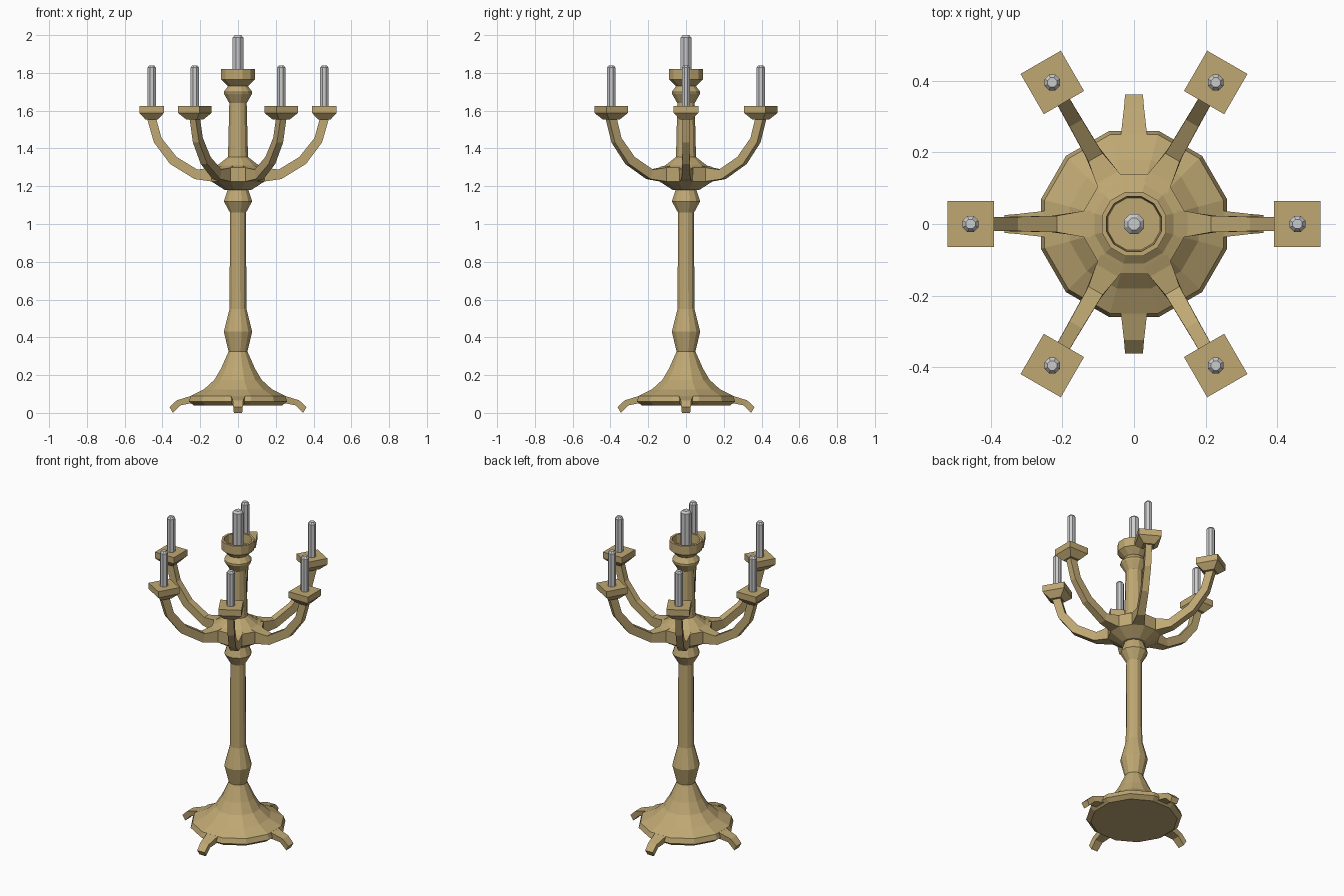
import bpy, bmesh
from math import sin, cos, pi, radians

if "Cube" in bpy.data.objects:
    bpy.data.objects.remove(bpy.data.objects["Cube"])

brass = bpy.data.materials.new("brass")
brass.diffuse_color = (0.52, 0.39, 0.17, 1)
brass.use_nodes = True
brass.node_tree.nodes["Principled BSDF"].inputs["Base Color"].default_value = brass.diffuse_color


def make(name, rings, mat=None):
    """Skin a list of equal-length point rings and cap both ends."""
    bm = bmesh.new()
    loops = [[bm.verts.new(p) for p in ring] for ring in rings]
    n = len(loops[0])
    for a, b in zip(loops, loops[1:]):
        for i in range(n):
            j = (i + 1) % n
            bm.faces.new((a[i], a[j], b[j], b[i]))
    bm.faces.new(loops[0][::-1])
    bm.faces.new(loops[-1])
    bmesh.ops.recalc_face_normals(bm, faces=bm.faces[:])
    me = bpy.data.meshes.new(name)
    bm.to_mesh(me)
    bm.free()
    ob = bpy.data.objects.new(name, me)
    bpy.context.collection.objects.link(ob)
    if mat:
        me.materials.append(mat)
    return ob


def lathe(name, profile, sides, mat=None, cx=0, cy=0, turn=None):
    """Profile of (flat-to-flat half width, z) spun around a vertical axis."""
    turn = pi / sides if turn is None else turn
    k = 1 / cos(pi / sides)
    return make(name, [[(cx + r * k * cos(turn + 2 * pi * i / sides),
                         cy + r * k * sin(turn + 2 * pi * i / sides), z)
                        for i in range(sides)] for r, z in profile], mat)


def limb(name, sections, angle, mat):
    """Radial sections: (top r, top z, bottom r, bottom z, top width, bottom width)."""
    c, s = cos(angle), sin(angle)
    rings = []
    for rt, zt, rb, zb, wt, wb in sections:
        pts = [(rt, wt / 2, zt), (rt, -wt / 2, zt), (rb, -wb / 2, zb), (rb, wb / 2, zb)]
        rings.append([(r * c - w * s, r * s + w * c, z) for r, w, z in pts])
    return make(name, rings, mat)


# base, stem, hub and hollow centre cup in one turned body
lathe("turned_stem", [
    (0.235, 0.04), (0.26, 0.06), (0.25, 0.09), (0.18, 0.125), (0.125, 0.175),
    (0.09, 0.235), (0.05, 0.325), (0.075, 0.43), (0.045, 0.55), (0.042, 1.06),
    (0.075, 1.12), (0.055, 1.18), (0.07, 1.18), (0.14, 1.225), (0.14, 1.30),
    (0.11, 1.31), (0.053, 1.355), (0.046, 1.64), (0.075, 1.69), (0.075, 1.70),
    (0.053, 1.73), (0.09, 1.765), (0.09, 1.82), (0.077, 1.82), (0.073, 1.765)], 12, brass)

# claw feet
for i in range(4):
    limb(f"foot_{i + 1}", [
        (0.22, 0.10, 0.22, 0.05, 0.08, 0.08), (0.255, 0.088, 0.255, 0.05, 0.072, 0.066),
        (0.325, 0.066, 0.305, 0.04, 0.056, 0.05), (0.362, 0.03, 0.345, 0.0, 0.05, 0.044)],
        i * pi / 2, brass)


def candle(name, r, z0, z1, cx=0, cy=0):
    lathe(name, [(r, z0), (r, z1 - 0.012), (r * 0.6, z1)], 8, None, cx, cy)


candle("centre_candle", 0.028, 1.76, 2.0)

# arms with square drip pans and candles
for i in range(6):
    a = radians(60 * i)
    x, y = 0.457 * cos(a), 0.457 * sin(a)
    limb(f"arm_{i + 1}", [
        (0.12, 1.308, 0.12, 1.222, 0.076, 0.076), (0.15, 1.297, 0.14, 1.225, 0.07, 0.07),
        (0.215, 1.288, 0.23, 1.238, 0.046, 0.046), (0.325, 1.355, 0.36, 1.318, 0.04, 0.04),
        (0.405, 1.455, 0.445, 1.432, 0.038, 0.038), (0.435, 1.565, 0.482, 1.56, 0.036, 0.036)],
        a, brass)
    lathe(f"drip_pan_{i + 1}", [(0.032, 1.552), (0.065, 1.588), (0.065, 1.626)], 4, brass, x, y, a + pi / 4)
    candle(f"candle_{i + 1}", 0.022, 1.62, 1.84, x, y)
